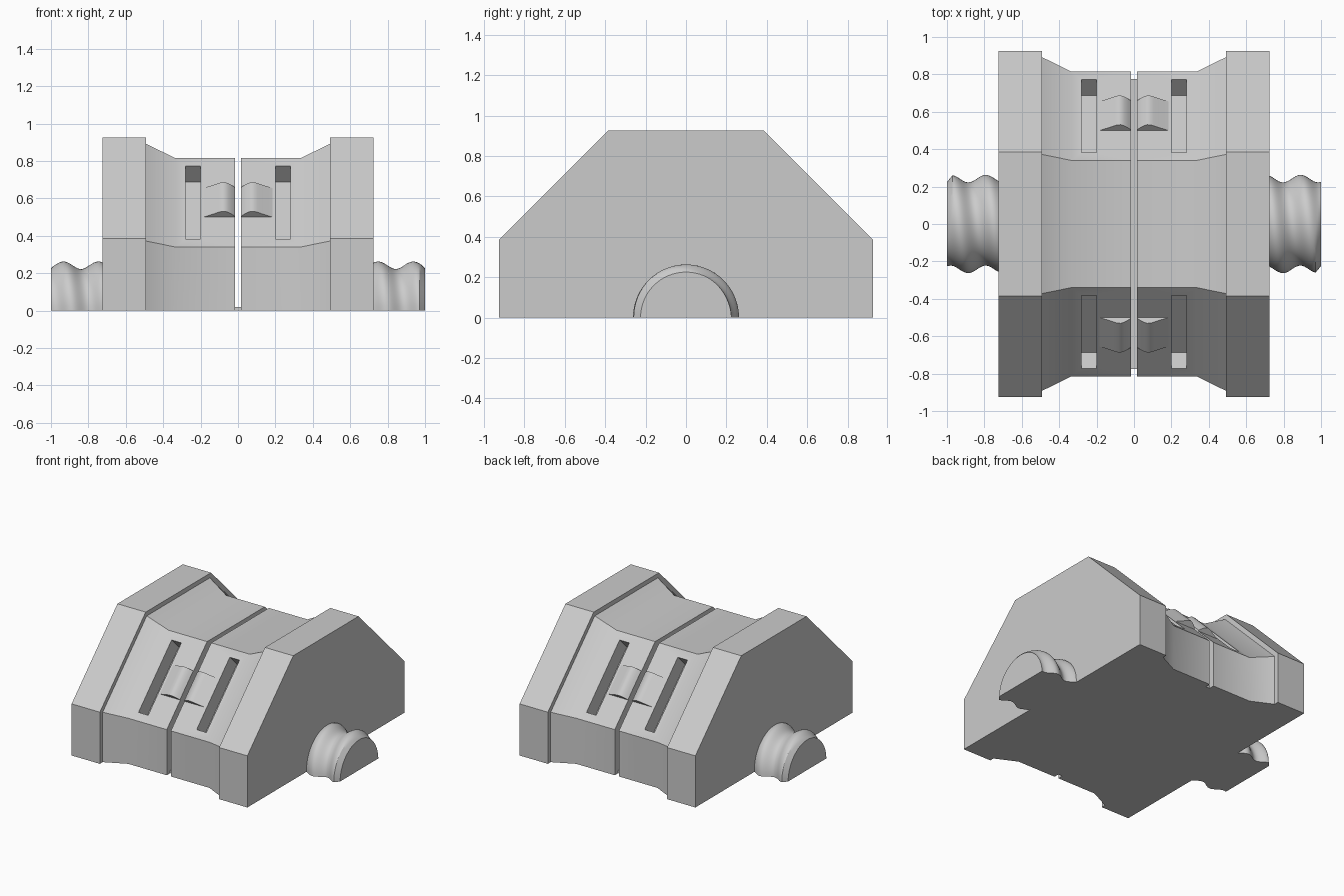
import bpy, bmesh, math
from mathutils import Vector

cube = bpy.data.objects.get("Cube")
if cube:
    bpy.data.objects.remove(cube, do_unlink=True)

grey = bpy.data.materials.new("plain grey")
grey.use_nodes = True
COLOUR = (0.6, 0.6, 0.6, 1)
grey.diffuse_color = COLOUR
grey.node_tree.nodes["Principled BSDF"].inputs["Base Color"].default_value = COLOUR


def loft(name, rings):
    """Skin a row of equal-length closed rings and cap both ends."""
    bm = bmesh.new()
    rows = [[bm.verts.new(p) for p in ring] for ring in rings]
    n = len(rows[0])
    for a, b in zip(rows, rows[1:]):
        for i in range(n):
            j = (i + 1) % n
            bm.faces.new((a[i], a[j], b[j], b[i]))
    bm.faces.new(rows[0])
    bm.faces.new(rows[-1])
    bmesh.ops.recalc_face_normals(bm, faces=bm.faces)
    mesh = bpy.data.meshes.new(name)
    bm.to_mesh(mesh)
    bm.free()
    mesh.materials.append(grey)
    ob = bpy.data.objects.new(name, mesh)
    bpy.context.collection.objects.link(ob)
    return ob


def add_mirror(ob):
    ob.modifiers.new("Mirror", 'MIRROR').use_mirror_merge = False


def finish(ob):
    """Apply modifiers, then smooth with sharp corners kept."""
    dg = bpy.context.evaluated_depsgraph_get()
    mesh = bpy.data.meshes.new_from_object(ob.evaluated_get(dg))
    ob.modifiers.clear()
    ob.data = mesh
    bpy.ops.object.select_all(action='DESELECT')
    ob.select_set(True)
    bpy.context.view_layer.objects.active = ob
    bpy.ops.object.shade_smooth_by_angle(angle=math.radians(30))


def section(x, r, c):
    """Chamfered half-octagon outline at x."""
    return [(x, -r, 0), (x, -r, c), (x, -c, r), (x, c, r), (x, r, c), (x, r, 0)]


def on_slope(x, along, out, side):
    """Point in the frame of a sloping face; side -1 is front, 1 is back."""
    k = math.sqrt(0.5)
    return Vector((x, side * (0.5775 + k * (out - along)), 0.5775 + k * (out + along)))


# Body half with flared neck and end block
body = loft("body", [section(0.017, 0.815, 0.34), section(0.335, 0.815, 0.34),
                     section(0.492, 0.892, 0.372), section(0.492, 0.925, 0.385),
                     section(0.725, 0.925, 0.385)])

# Long slots cut into the sloping faces
cutters = []
for side, label in ((-1, "front"), (1, "back")):
    rings = [[on_slope(x, a, h, side) for a, h in
              ((-0.276, -0.12), (0.276, -0.12), (0.276, 0.1), (-0.276, 0.1))]
             for x in (0.2, 0.28)]
    cutter = loft(label + "_slot_cutter", rings)
    cutter.hide_render = True
    cutters.append(cutter)
    mod = body.modifiers.new("Slot", 'BOOLEAN')
    mod.operation = 'DIFFERENCE'
    mod.solver = 'EXACT'
    mod.object = cutter
add_mirror(body)
finish(body)
for cutter in cutters:
    bpy.data.objects.remove(cutter, do_unlink=True)

# Rounded ridges beside the centre gap
ridge = [(0.017, -0.02), (0.017, 0.006), (0.034, 0.023), (0.052, 0.036), (0.07, 0.044),
         (0.088, 0.043), (0.106, 0.036), (0.13, 0.024), (0.185, 0), (0.185, -0.02)]
for side, label in ((-1, "front"), (1, "back")):
    ob = loft(label + "_ridges",
              [[on_slope(x, a, h, side) for x, h in ridge] for a in (-0.11, 0.11)])
    add_mirror(ob)
    finish(ob)

# Thin web joining the halves at the base
web = loft("base_web", [[(x, -0.775, 0), (x, -0.775, 0.02), (x, 0.775, 0.02), (x, 0.775, 0)]
                        for x in (-0.03, 0.03)])


# Half-round threaded pins
def thread_ring(x, steps=32):
    ring = []
    for i in range(steps + 1):
        t = math.pi * i / steps
        wave = math.cos(2 * math.pi * (x - 0.75) / 0.187 - (t - math.pi / 2))
        r = 0.2425 + 0.02 * wave
        r = min(r, 0.225 + 1.2 * (1 - abs(x)))
        ring.append((x, r * math.cos(t), r * math.sin(t)))
    return ring


for label, start in (("right_pin", -1.0), ("left_pin", 0.715)):
    pin = loft(label, [thread_ring(start + 0.285 * i / 30) for i in range(31)])
    finish(pin)
